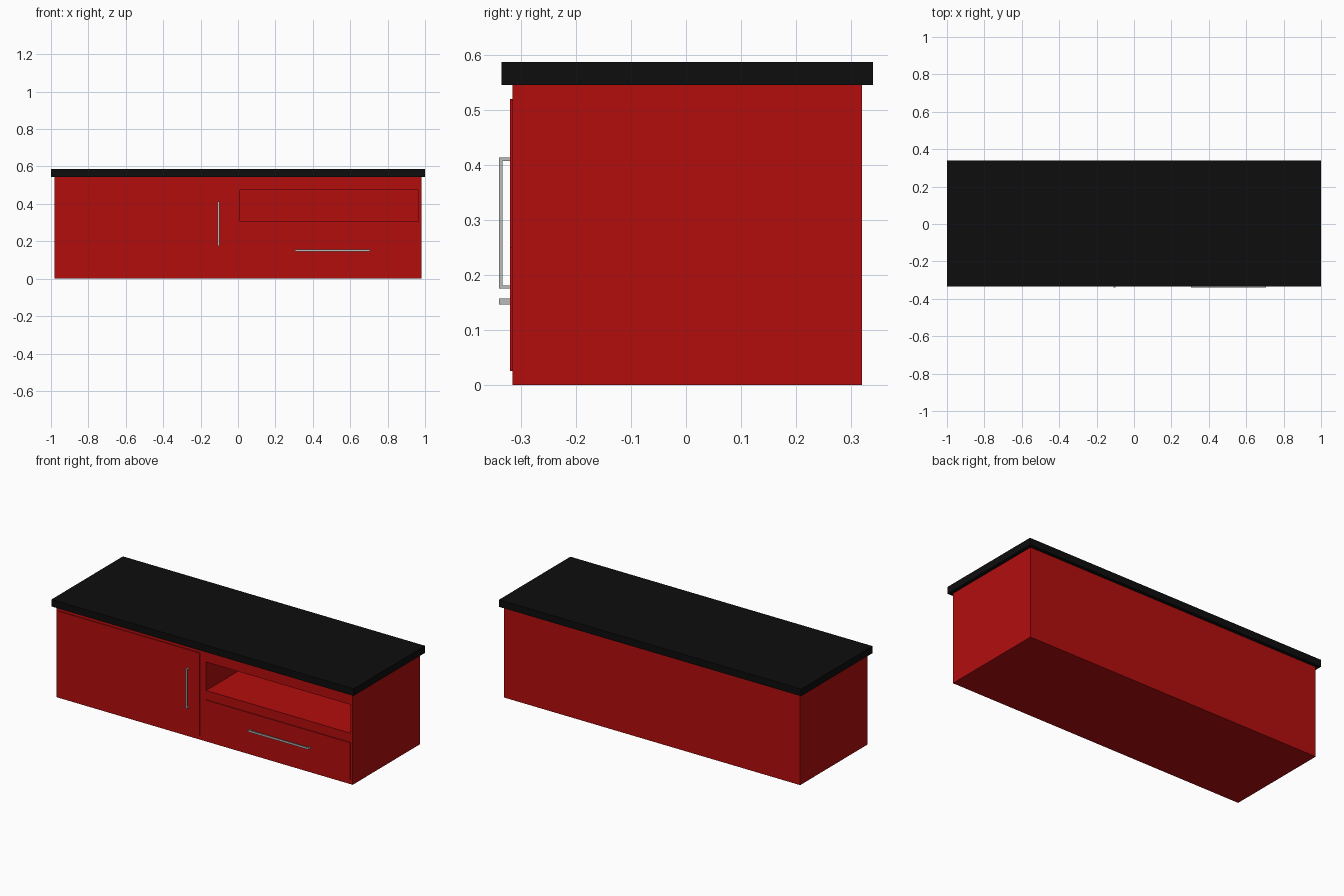
import bpy

if "Cube" in bpy.data.objects:
    bpy.data.objects.remove(bpy.data.objects["Cube"])


def material(name, rgb):
    m = bpy.data.materials.new(name)
    m.diffuse_color = (*rgb, 1)
    m.use_nodes = True
    m.node_tree.nodes["Principled BSDF"].inputs["Base Color"].default_value = m.diffuse_color
    return m


red = material("red_lacquer", (0.45, 0.004, 0.004))
black = material("black_top", (0.004, 0.004, 0.004))
steel = material("brushed_steel", (0.5, 0.5, 0.5))


def box(name, x, y, z, mat):
    """Box from (min, max) ranges on each axis."""
    bpy.ops.mesh.primitive_cube_add(size=1)
    ob = bpy.context.object
    ob.name = name
    ob.location = [(a + b) / 2 for a, b in (x, y, z)]
    ob.scale = [b - a for a, b in (x, y, z)]
    bpy.ops.object.transform_apply(location=True, rotation=False, scale=True)
    ob.data.materials.append(mat)
    return ob


# Cabinet body with an open shelf cut into the right half
body = box("cabinet_body", (-0.98, 0.98), (-0.315, 0.32), (0, 0.545), red)
cutter = box("shelf_cutter", (0.01, 0.965), (-0.40, 0.30), (0.305, 0.475), red)
cut = body.modifiers.new("open_shelf", 'BOOLEAN')
cut.operation = 'DIFFERENCE'
cut.solver = 'EXACT'
cut.object = cutter
bpy.context.view_layer.objects.active = body
bpy.ops.object.modifier_apply(modifier=cut.name)
bpy.data.objects.remove(cutter, do_unlink=True)

# Overhanging top slab
box("top_slab", (-1, 1), (-0.335, 0.34), (0.545, 0.587), black)

# Door and drawer fronts
FRONT = -0.32
box("door_front", (-0.965, -0.03), (FRONT, -0.313), (0.025, 0.52), red)
box("drawer_front", (0.01, 0.965), (FRONT, -0.313), (0.025, 0.25), red)

# Bracket handles: a bar and two short legs
BAR = (-0.34, -0.334)
LEG = (-0.334, FRONT)
T = 0.006


door_x = (-0.11, -0.10)
z0, z1 = 0.175, 0.413
box("door_handle_bar", door_x, BAR, (z0, z1), steel)
for side, z in (("lower", (z0, z0 + T)), ("upper", (z1 - T, z1))):
    box(f"door_handle_{side}_leg", door_x, LEG, z, steel)

drawer_z = (0.146, 0.157)
x0, x1 = 0.305, 0.705
box("drawer_handle_bar", (x0, x1), BAR, drawer_z, steel)
for side, x in (("left", (x0, x0 + T)), ("right", (x1 - T, x1))):
    box(f"drawer_handle_{side}_leg", x, LEG, drawer_z, steel)
